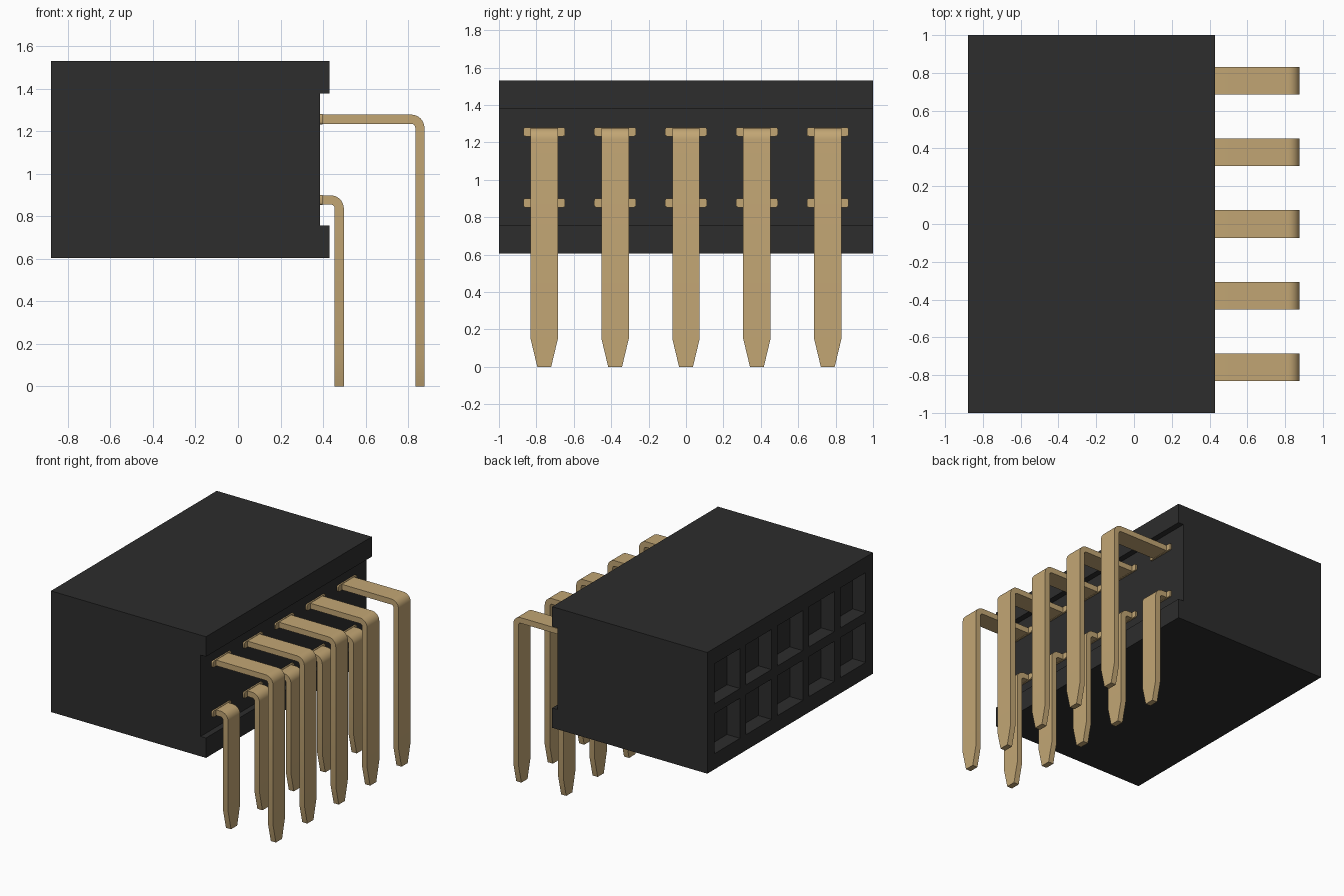
import bpy, bmesh, math
from mathutils import Vector

cube = bpy.data.objects.get("Cube")
if cube:
    bpy.data.objects.remove(cube, do_unlink=True)


def material(name, rgb):
    m = bpy.data.materials.new(name)
    m.use_nodes = True
    m.diffuse_color = (*rgb, 1)
    bsdf = next(n for n in m.node_tree.nodes if n.type == 'BSDF_PRINCIPLED')
    bsdf.inputs["Base Color"].default_value = (*rgb, 1)
    return m


BLACK = material("black plastic", (0.026, 0.026, 0.026))
GOLD = material("gold metal", (0.54, 0.38, 0.175))

PITCH = 0.379
COLUMNS = [(i - 2) * PITCH for i in range(5)]
ROWS = [0.877, 1.257]
T = 0.043            # sheet thickness of the pins
WALL = 0.385         # recessed face the pins come out of


def finish(bm, name, mat, smooth=False):
    bmesh.ops.recalc_face_normals(bm, faces=bm.faces)
    me = bpy.data.meshes.new(name)
    bm.to_mesh(me)
    bm.free()
    me.materials.append(mat)
    ob = bpy.data.objects.new(name, me)
    bpy.context.collection.objects.link(ob)
    if smooth:
        bpy.ops.object.select_all(action='DESELECT')
        ob.select_set(True)
        bpy.context.view_layer.objects.active = ob
        bpy.ops.object.shade_smooth_by_angle(angle=math.radians(32))
    return ob


def prism(bm, points, direction):
    """Extrude a flat outline along a direction."""
    face = bm.faces.new([bm.verts.new(p) for p in points])
    out = bmesh.ops.extrude_face_region(bm, geom=[face])["geom"]
    bmesh.ops.translate(bm, vec=direction,
                        verts=[g for g in out if isinstance(g, bmesh.types.BMVert)])


# Housing: side profile with a recess on the pin side
bm = bmesh.new()
L, R, Z0, Z1 = -0.88, 0.43, 0.605, 1.53
profile = [(L, Z0), (R, Z0), (R, 0.757), (WALL, 0.757),
           (WALL, 1.378), (R, 1.378), (R, Z1), (L, Z1)]
prism(bm, [(x, -1, z) for x, z in profile], Vector((0, 2, 0)))
bmesh.ops.recalc_face_normals(bm, faces=bm.faces)


# Sockets: slice the mating face into a grid and push the cells inwards
def mating_faces():
    return [f for f in bm.faces if all(abs(v.co.x - L) < 1e-4 for v in f.verts)]


HALF = 0.153
cuts = [(Vector((0, y + s * HALF, 0)), Vector((0, 1, 0))) for y in COLUMNS for s in (-1, 1)]
cuts += [(Vector((0, 0, z + s * HALF)), Vector((0, 0, 1))) for z in ROWS for s in (-1, 1)]
for co, no in cuts:
    faces = mating_faces()
    geom = faces + list({e for f in faces for e in f.edges}) + list({v for f in faces for v in f.verts})
    bmesh.ops.bisect_plane(bm, geom=geom, plane_co=co, plane_no=no)


def is_socket(f):
    c = f.calc_center_median()
    return (min(abs(c.y - y) for y in COLUMNS) < 0.02
            and min(abs(c.z - z) for z in ROWS) < 0.02)


cells = bmesh.ops.extrude_discrete_faces(bm, faces=[f for f in mating_faces() if is_socket(f)])["faces"]
bmesh.ops.translate(bm, vec=(0.11, 0, 0), verts=[v for f in cells for v in f.verts])
finish(bm, "housing", BLACK)


def make_pin(name, y, z, reach):
    """Bent flat pin: swept strip with a rounded elbow and a tapered tip."""
    bm = bmesh.new()
    w, tip, r = 0.073, 0.037, 0.04
    cx, cz = reach - T / 2 - r, z - r
    path = [(WALL - 0.02, z, 0, 1, w)]          # x, z, outward normal, half width
    for i in range(9):
        a = math.pi / 2 * (1 - i / 8)
        c, s = math.cos(a), math.sin(a)
        path.append((cx + r * c, cz + r * s, c, s, w))
    path += [(reach - T / 2, 0.15, 1, 0, w), (reach - T / 2, 0, 1, 0, tip)]
    rings = []
    for px, pz, nx, nz, h in path:
        rings.append([bm.verts.new((px + nx * o * T / 2, y + k * h, pz + nz * o * T / 2))
                      for o, k in ((1, -1), (1, 1), (-1, 1), (-1, -1))])
    for a, b in zip(rings, rings[1:]):
        for i in range(4):
            j = (i + 1) % 4
            bm.faces.new((a[i], a[j], b[j], b[i]))
    bm.faces.new(rings[0])
    bm.faces.new(rings[-1])
    finish(bm, name, GOLD, smooth=True)


def make_ears(name, y, z):
    """Thin rounded cross bar where the pin leaves the housing."""
    bm = bmesh.new()
    w, h, r = 0.112, 0.024, 0.012
    pts = []
    for q, (sy, sz) in enumerate(((1, 1), (-1, 1), (-1, -1), (1, -1))):
        for i in range(4):
            a = math.pi / 2 * (q + i / 3)
            pts.append((WALL - 0.01, y + sy * (w - r) + r * math.cos(a),
                        z + sz * (h - r) + r * math.sin(a)))
    prism(bm, pts, Vector((0.022, 0, 0)))
    finish(bm, name, GOLD, smooth=True)


# Two rows of pins, the upper row reaching further out
for row, z, reach in (("lower", ROWS[0], 0.498), ("upper", ROWS[1], 0.877)):
    for n, y in enumerate(COLUMNS, 1):
        make_pin(f"{row}_pin_{n}", y, z, reach)
        make_ears(f"{row}_pin_ears_{n}", y, z)
